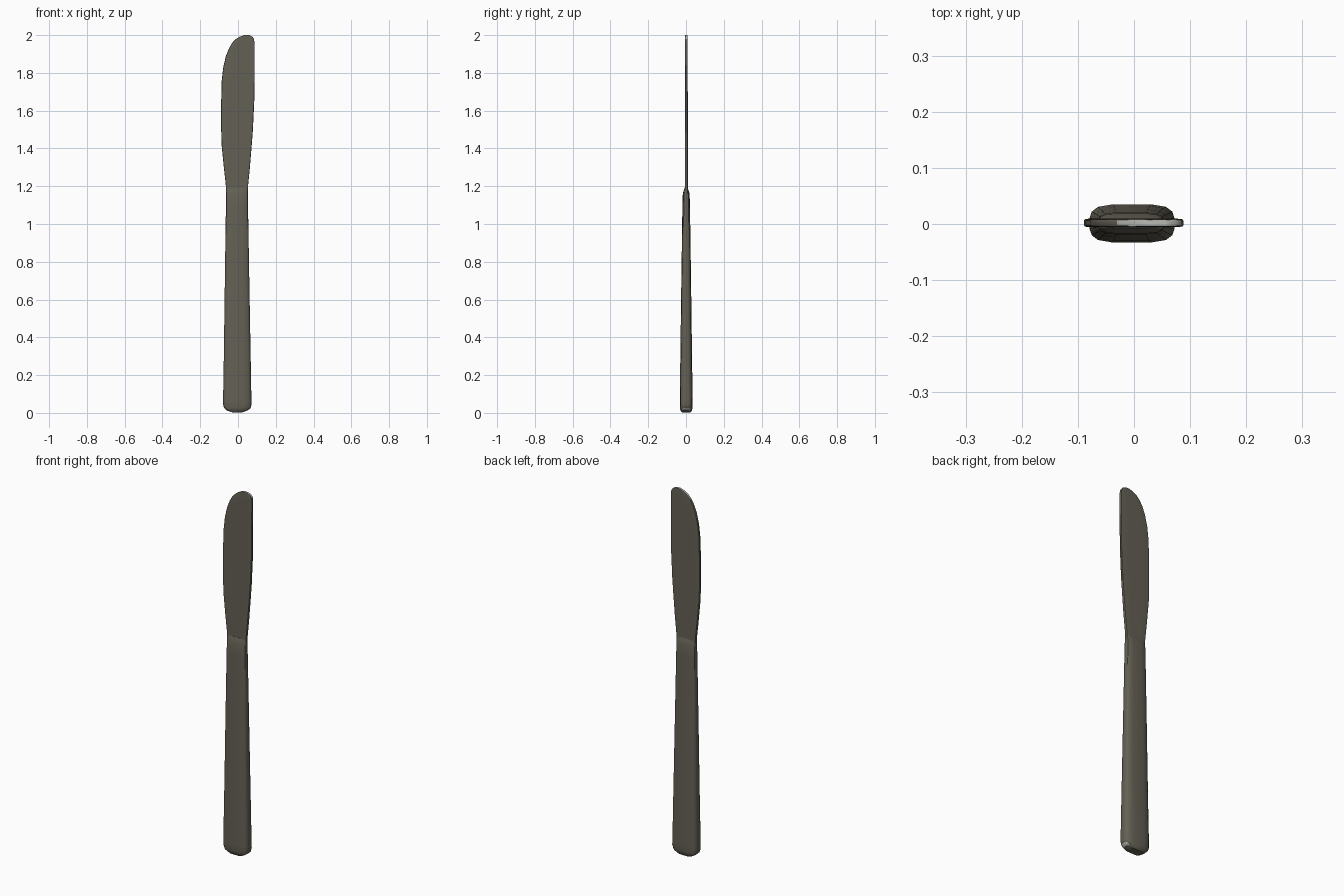
import bpy, bmesh, math

cube = bpy.data.objects.get("Cube")
if cube:
    bpy.data.objects.remove(cube, do_unlink=True)


def material(name, *rgb):
    mat = bpy.data.materials.new(name)
    mat.use_nodes = True
    mat.diffuse_color = (*rgb, 1)
    mat.node_tree.nodes["Principled BSDF"].inputs["Base Color"].default_value = (*rgb, 1)
    return mat


steel = material("dark warm steel", .127, .117, .09)
polished = material("polished light steel", .48, .48, .45)

# Quarter cross-sections, as fractions of half width and half thickness
ROUNDED = [(1, .3), (.95, .62), (.8, .87), (.45, 1)]
FLAT = [(1, .6), (.98, .9), (.9, 1), (.45, 1)]


def section(bm, y_mid, z, left, right, half, quarter, bow):
    """One closed ring running from +x over the back to -x and home."""
    back = quarter + [(-a, b) for a, b in reversed(quarter)]
    ring = back + [(a, -b) for a, b in reversed(back)]
    mid, width = (left + right) / 2, (right - left) / 2
    return [bm.verts.new((mid + a * width, y_mid + b * half, z + bow * a * a))
            for a, b in ring]


def loft(name, y_mid, rows, quarter, is_polished):
    bm = bmesh.new()
    rings = [section(bm, y_mid, *row[:4], quarter, row[4] if len(row) > 4 else 0)
             for row in rows]
    n = len(rings[0])
    for low, high in zip(rings, rings[1:]):
        for i in range(n):
            j = (i + 1) % n
            bm.faces.new((low[i], low[j], high[j], high[i]))
    # Caps made of strips, so that a bowed end stays clean
    for ring in (rings[0], rings[-1]):
        for i in range(n // 2 - 1):
            bm.faces.new((ring[i], ring[i + 1], ring[n - 2 - i], ring[n - 1 - i]))
    bmesh.ops.recalc_face_normals(bm, faces=bm.faces)
    # Worn, shiny spots on the extreme ends
    for face in bm.faces:
        face.material_index = int(is_polished(face.calc_center_median(), face.normal))
    mesh = bpy.data.meshes.new(name)
    bm.to_mesh(mesh)
    bm.free()
    mesh.materials.append(steel)
    mesh.materials.append(polished)
    obj = bpy.data.objects.new(name, mesh)
    bpy.context.collection.objects.link(obj)
    bpy.ops.object.select_all(action='DESELECT')
    obj.select_set(True)
    bpy.context.view_layer.objects.active = obj
    bpy.ops.object.shade_smooth_by_angle(angle=math.radians(35))


# Handle: z, left edge, right edge, half thickness, bow of the end
loft("handle", .001, [
    (0, -.064, .056, .022, .016),
    (.008, -.074, .067, .03, .018),
    (.025, -.079, .072, .034, .02),
    (.06, -.079, .071, .034, .01),
    (.3, -.075, .067, .031),
    (.75, -.069, .059, .025),
    (1.1, -.064, .053, .02),
    (1.16, -.063, .052, .018),
    (1.177, -.063, .052, .013),
    (1.192, -.063, .053, .008),
], ROUNDED, lambda c, n: c.z < .022 and abs(c.x) > .045 and n.z > -.9)

# Blade: straight spine on the right, belly on the left curving up to the tip
loft("blade", .002, [
    (1.16, -.063, .052, .008),
    (1.2, -.064, .053, .008),
    (1.3, -.075, .063, .008),
    (1.42, -.087, .073, .0075),
    (1.5, -.089, .079, .0075),
    (1.65, -.089, .086, .0075),
    (1.76, -.086, .088, .007),
    (1.83, -.078, .088, .007),
    (1.89, -.064, .088, .007),
    (1.93, -.048, .088, .007),
    (1.96, -.03, .088, .007),
    (1.98, -.01, .084, .007),
    (1.992, .01, .076, .0065),
    (2, .032, .058, .006),
], FLAT, lambda c, n: c.z > 1.965 and abs(n.y) < .3 and n.z > .4)
